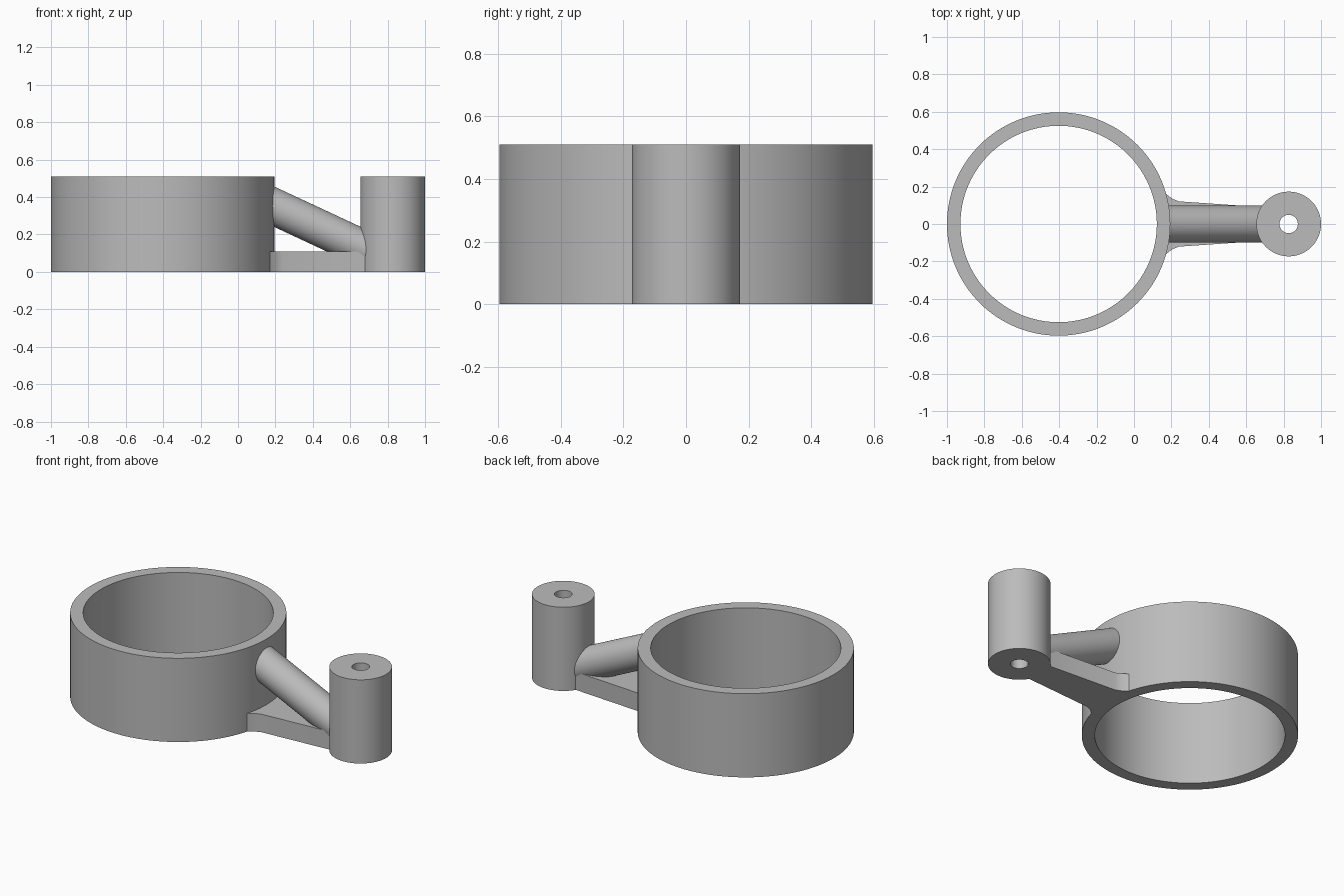
import bpy
import bmesh
from math import radians, tan, cos, sin, tau

if "Cube" in bpy.data.objects:
    bpy.data.objects.remove(bpy.data.objects["Cube"])

HEIGHT = 0.51
RING_X, POST_X = -0.403, 0.827

grey = bpy.data.materials.new("plain grey")
grey.use_nodes = True
grey.diffuse_color = (0.5, 0.5, 0.5, 1)
grey.node_tree.nodes["Principled BSDF"].inputs["Base Color"].default_value = (0.5, 0.5, 0.5, 1)


def finish(bm, name):
    """Turn a bmesh into a shaded object with the grey material."""
    bmesh.ops.recalc_face_normals(bm, faces=bm.faces)
    mesh = bpy.data.meshes.new(name)
    bm.to_mesh(mesh)
    bm.free()
    mesh.materials.append(grey)
    obj = bpy.data.objects.new(name, mesh)
    bpy.context.collection.objects.link(obj)
    bpy.ops.object.select_all(action='DESELECT')
    obj.select_set(True)
    bpy.context.view_layer.objects.active = obj
    bpy.ops.object.shade_smooth_by_angle(angle=radians(30))
    return obj


def bridge(bm, a, b):
    """Join two closed loops of vertices with quads."""
    for i in range(len(a)):
        j = (i + 1) % len(a)
        bm.faces.new((a[i], a[j], b[j], b[i]))


def tube(name, x, outer, inner, segments):
    """Upright open tube standing on the ground."""
    bm = bmesh.new()

    def circle(r, z):
        return [bm.verts.new((x + r * cos(tau * i / segments),
                              r * sin(tau * i / segments), z))
                for i in range(segments)]

    loops = [circle(outer, 0), circle(outer, HEIGHT),
             circle(inner, HEIGHT), circle(inner, 0)]
    for k in range(4):
        bridge(bm, loops[k], loops[(k + 1) % 4])
    return finish(bm, name)


# Large ring and the drilled post
tube("ring", RING_X, 0.597, 0.525, 128)
tube("post", POST_X, 0.173, 0.049, 64)

# Sloping round strut, its upright ends buried in the ring wall and the post
SLOPE, RADIUS = radians(25), 0.098
bm = bmesh.new()
ends = []
for x in (0.15, 0.70):
    z = 0.35 - (x - 0.19) * tan(SLOPE)
    ends.append([bm.verts.new((x, RADIUS * cos(tau * i / 48),
                               z + RADIUS / cos(SLOPE) * sin(tau * i / 48)))
                 for i in range(48)])
bridge(bm, *ends)
for loop in ends:
    bm.faces.new(loop)
finish(bm, "strut")

# Flat tapering foot plate with flared ends at the ring
side = [(0.145, 0.16), (0.172, 0.16), (0.19, 0.146), (0.21, 0.133),
        (0.24, 0.121), (0.72, 0.088)]
outline = side + [(x, -y) for x, y in reversed(side)]
# Follow the ring wall between the two flared corners
outline += [(0.16, -0.08), (0.165, 0), (0.16, 0.08)]
bm = bmesh.new()
base = bm.faces.new([bm.verts.new((x, y, 0)) for x, y in outline])
lifted = bmesh.ops.extrude_face_region(bm, geom=[base], use_keep_orig=True)
bmesh.ops.translate(bm, vec=(0, 0, 0.11),
                    verts=[v for v in lifted["geom"] if isinstance(v, bmesh.types.BMVert)])
finish(bm, "foot_plate")
